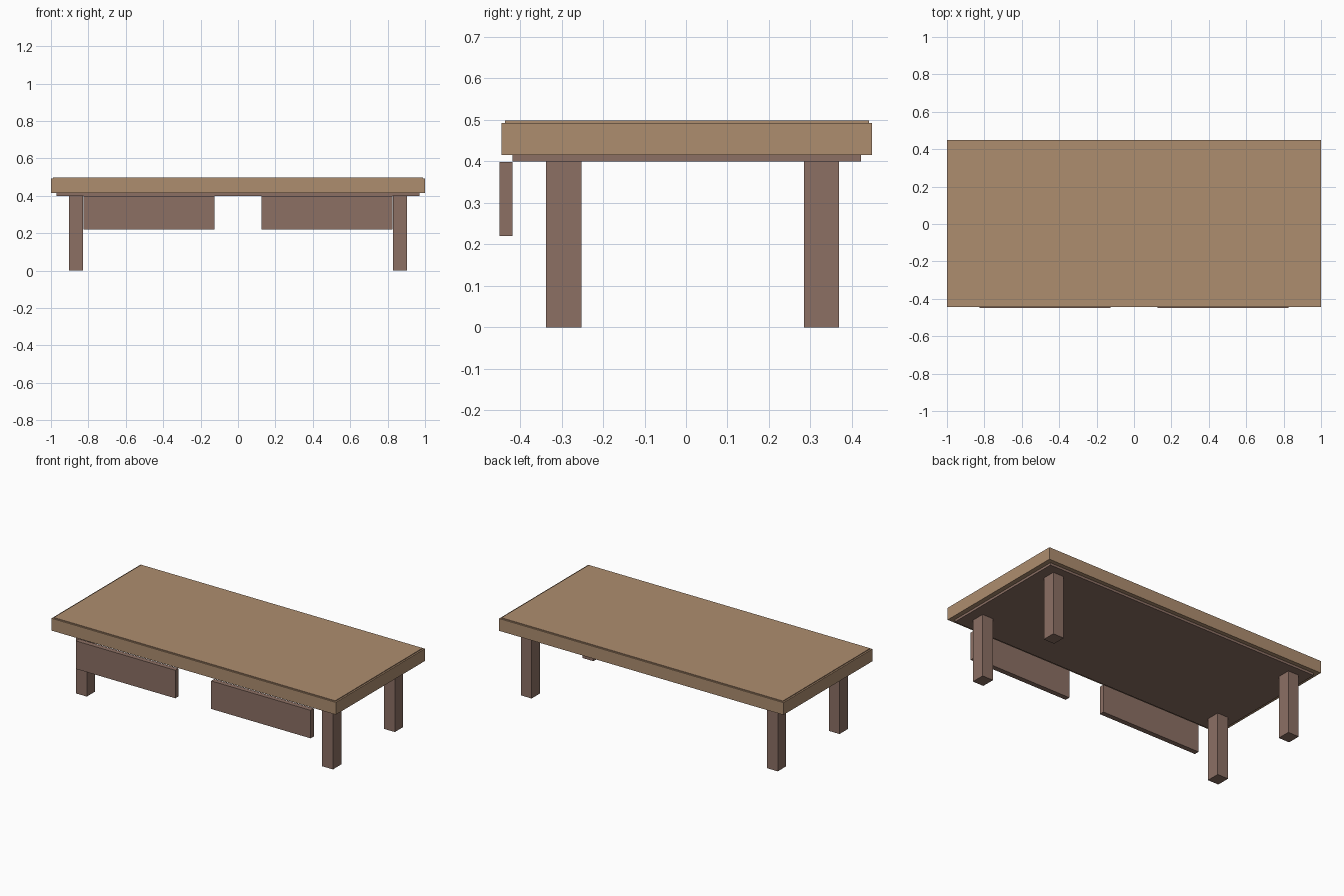
import bpy
import bmesh
from mathutils import Matrix, Vector

default = bpy.data.objects.get("Cube")
if default:
    bpy.data.objects.remove(default, do_unlink=True)


def srgb(*channels):
    """Convert 8-bit display values to linear RGBA."""
    lin = [((c / 255 + 0.055) / 1.055) ** 2.4 for c in channels]
    return (*lin, 1.0)


def make_material(name, color):
    mat = bpy.data.materials.new(name)
    mat.use_nodes = True
    mat.diffuse_color = color
    mat.node_tree.nodes["Principled BSDF"].inputs["Base Color"].default_value = color
    return mat


def box(name, xs, ys, zs, mat):
    """Box spanning the given (min, max) range on each axis."""
    low, high = (Vector(corner) for corner in zip(xs, ys, zs))
    bm = bmesh.new()
    bmesh.ops.create_cube(bm, size=1, matrix=Matrix.Diagonal((*(high - low), 1)))
    mesh = bpy.data.meshes.new(name)
    bm.to_mesh(mesh)
    bm.free()
    mesh.materials.append(mat)
    obj = bpy.data.objects.new(name, mesh)
    obj.location = (low + high) / 2
    bpy.context.collection.objects.link(obj)
    return obj


light_wood = make_material("light wood", srgb(174, 141, 111))
dark_wood = make_material("dark wood", srgb(140, 112, 100))

# Tabletop: thick slab, thin raised surface, recessed frame below
box("tabletop", (-1, 1), (-0.445, 0.449), (0.415, 0.493), light_wood)
box("top_surface", (-0.99, 0.99), (-0.437, 0.441), (0.493, 0.498), light_wood)
box("under_frame", (-0.97, 0.97), (-0.418, 0.422), (0.4, 0.415), dark_wood)

# Legs and front panels, mirrored left and right
for side, s in (("left", 1), ("right", -1)):
    leg_x = sorted((s * 0.828, s * 0.904))
    box(f"front_leg_{side}", leg_x, (-0.337, -0.252), (0, 0.4), dark_wood)
    box(f"back_leg_{side}", leg_x, (0.285, 0.369), (0, 0.4), dark_wood)
    panel_x = sorted((s * 0.126, s * 0.826))
    box(f"front_panel_{side}", panel_x, (-0.45, -0.418), (0.22, 0.398), dark_wood)
